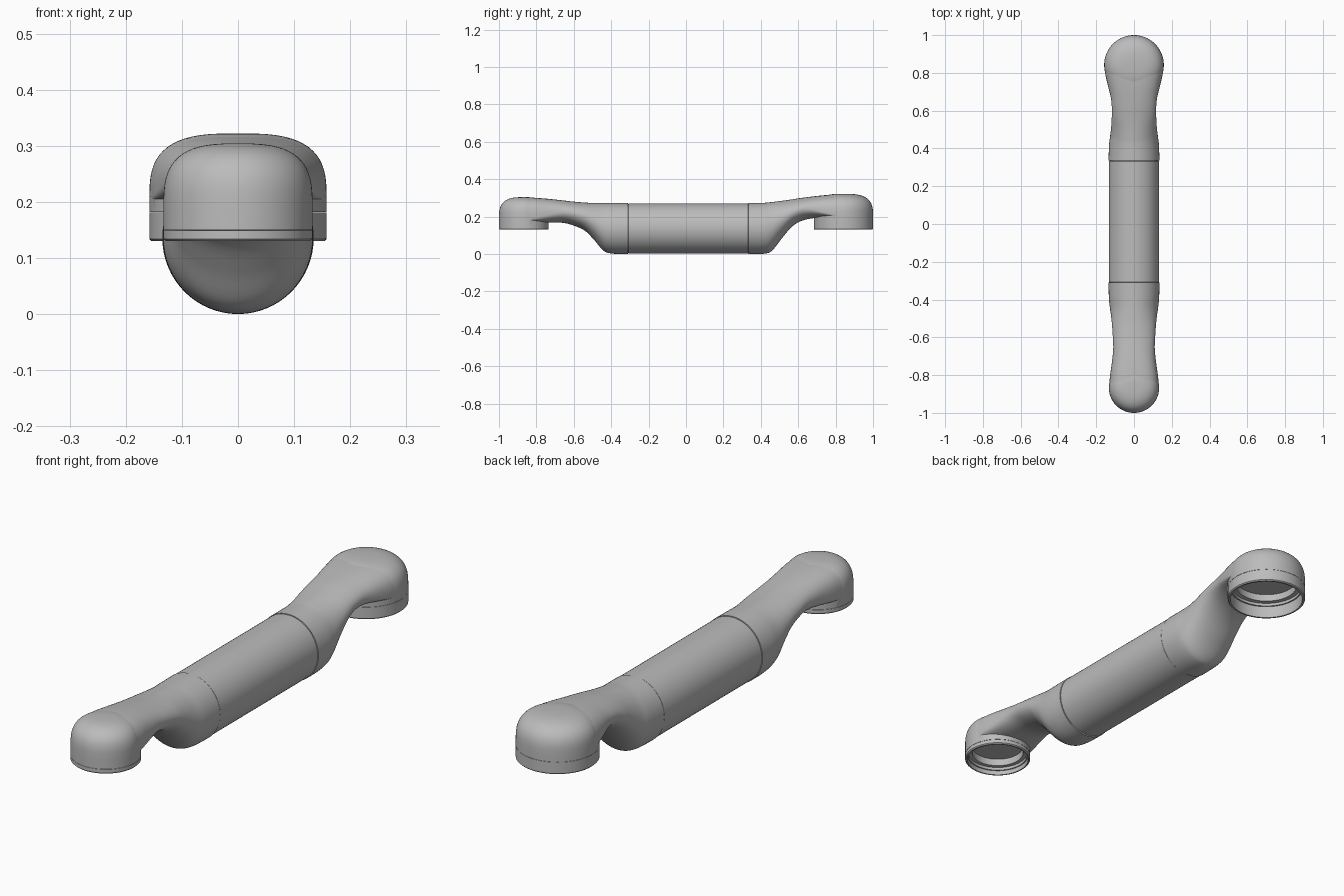
import bpy, bmesh, math
from mathutils import Matrix

if "Cube" in bpy.data.objects:
    bpy.data.objects.remove(bpy.data.objects["Cube"], do_unlink=True)

grey = bpy.data.materials.new("satin grey")
grey.use_nodes = True
colour = (0.5, 0.5, 0.5, 1)
grey.diffuse_color = colour
grey.node_tree.nodes["Principled BSDF"].inputs["Base Color"].default_value = colour


def finish(name, bm):
    bmesh.ops.recalc_face_normals(bm, faces=bm.faces)
    mesh = bpy.data.meshes.new(name)
    bm.to_mesh(mesh)
    bm.free()
    mesh.materials.append(grey)
    obj = bpy.data.objects.new(name, mesh)
    bpy.context.collection.objects.link(obj)
    return obj


def activate(obj):
    bpy.ops.object.select_all(action="DESELECT")
    obj.select_set(True)
    bpy.context.view_layer.objects.active = obj


def smooth(obj):
    activate(obj)
    bpy.ops.object.shade_smooth_by_angle(angle=math.radians(35))


def boolean(obj, other, operation):
    activate(obj)
    mod = obj.modifiers.new("join", "BOOLEAN")
    mod.object, mod.operation, mod.solver = other, operation, "EXACT"
    bpy.ops.object.modifier_apply(modifier=mod.name)
    bpy.data.objects.remove(other, do_unlink=True)


def lathe(name, profile, y, closed=False, steps=72):
    """Spin (radius, z) points about a vertical axis at y."""
    bm = bmesh.new()
    verts = [bm.verts.new((r, 0, z)) for r, z in profile]
    pairs = list(zip(verts, verts[1:]))
    if closed:
        pairs.append((verts[-1], verts[0]))
    edges = [bm.edges.new(p) for p in pairs]
    bmesh.ops.spin(bm, geom=verts + edges, cent=(0, 0, 0), axis=(0, 0, 1),
                   angle=math.tau, steps=steps)
    bmesh.ops.remove_doubles(bm, verts=bm.verts, dist=1e-5)
    bmesh.ops.translate(bm, verts=bm.verts, vec=(0, y, 0))
    return finish(name, bm)


def catmull(rows, per=6):
    """Smooth curve through rows of numbers."""
    pts = [rows[0]] + rows + [rows[-1]]
    out = []
    for a, b, c, d in zip(pts, pts[1:], pts[2:], pts[3:]):
        for i in range(per):
            t = i / per
            out.append([q + t / 2 * (r - p + t * (2 * p - 5 * q + 4 * r - s
                        + t * (3 * (q - r) + s - p)))
                        for p, q, r, s in zip(a, b, c, d)])
    return out + [rows[-1]]


def power(v, n):
    return math.copysign(abs(v) ** (2 / n), v)


def arm(name, rows, side, base, sides=64):
    """Loft rows of (distance, half width, bottom, top) along y."""
    bm = bmesh.new()
    rings = []
    start, end = 0.6, rows[-1][0]
    for y, w, low, high in catmull(rows):
        f = min(max((y - start) / (end - start), 0), 1)
        f = f * f * (3 - 2 * f)
        n = 2 + f
        mid = (low + high) / 2 * (1 - f) + base * f
        w, high = w * (1 - 0.005 * f), high - 0.001 * f
        ring = []
        for i in range(sides):
            a = math.tau * i / sides
            c, s = power(math.cos(a), n), power(math.sin(a), n)
            z = mid + s * (high - mid if s > 0 else mid - low)
            ring.append(bm.verts.new((w * c, side * y, z)))
        rings.append(ring)
    for a, b in zip(rings, rings[1:]):
        for i in range(sides):
            j = (i + 1) % sides
            bm.faces.new((a[i], a[j], b[j], b[i]))
    bm.faces.new(rings[0])
    bm.faces.new(rings[-1])
    return finish(name, bm)


def handle_end(label, rows, side, radius, seam, base, top):
    y = side * (1 - radius)
    rim, ledge = 0.13, seam + 0.012
    body = arm(label + "_arm", rows, side, base)
    # rounded cup cap, squarish towards its crown
    crown = [(0, seam), (radius, seam)]
    for i in range(17):
        a = math.pi / 2 * i / 16
        r = radius * power(math.cos(a), 3) if i < 16 else 0
        crown.append((r, base + (top - base) * power(math.sin(a), 3)))
    boolean(body, lathe("crown", crown, y), "UNION")
    # stepped recess under the cup
    wide, narrow = radius * 0.9, radius * 0.78
    hole = [(0, rim), (wide, rim), (wide, ledge), (narrow, ledge),
            (narrow, ledge + 0.03), (0, ledge + 0.03)]
    boolean(body, lathe("hole", hole, y), "DIFFERENCE")
    smooth(body)
    # separate collar ring at the mouth
    ring = [(radius, seam - 0.001), (radius, rim + 0.004),
            (radius - 0.004, rim), (radius * 0.93, rim),
            (radius * 0.93, seam - 0.001)]
    smooth(lathe(label + "_cup_collar", ring, y, closed=True))


# arms: distance from centre, half width, bottom, top
front_rows = [(.31, .135, 0, .272), (.39, .133, .002, .272),
              (.44, .128, .017, .272), (.49, .121, .074, .273),
              (.54, .116, .124, .275), (.6, .112, .152, .28),
              (.66, .11, .167, .287), (.73, .117, .168, .295),
              (.8, .127, .165, .301), (.867, .133, .16, .304)]
back_rows = [(.335, .135, 0, .272), (.42, .132, .002, .274),
             (.46, .127, .018, .278), (.51, .121, .08, .284),
             (.56, .118, .14, .291), (.61, .117, .174, .299),
             (.67, .123, .19, .307), (.73, .138, .193, .314),
             (.79, .152, .192, .319), (.842, .158, .19, .322)]
handle_end("front", front_rows, -1, .133, .15, .19, .304)
handle_end("back", back_rows, 1, .158, .182, .205, .322)

# straight grip tube with slightly chamfered ends
length = .645
bm = bmesh.new()
bmesh.ops.create_cone(bm, cap_ends=True, segments=64, radius1=.1335,
                      radius2=.1335, depth=length)
rims = [e for e in bm.edges if abs(e.verts[0].co.z - e.verts[1].co.z) < 1e-4]
bmesh.ops.bevel(bm, geom=rims, offset=.003, segments=1, affect="EDGES")
bmesh.ops.transform(bm, verts=bm.verts, matrix=Matrix.Translation((0, .0125, .1365))
                    @ Matrix.Rotation(math.pi / 2, 4, "X"))
smooth(finish("grip_tube", bm))
